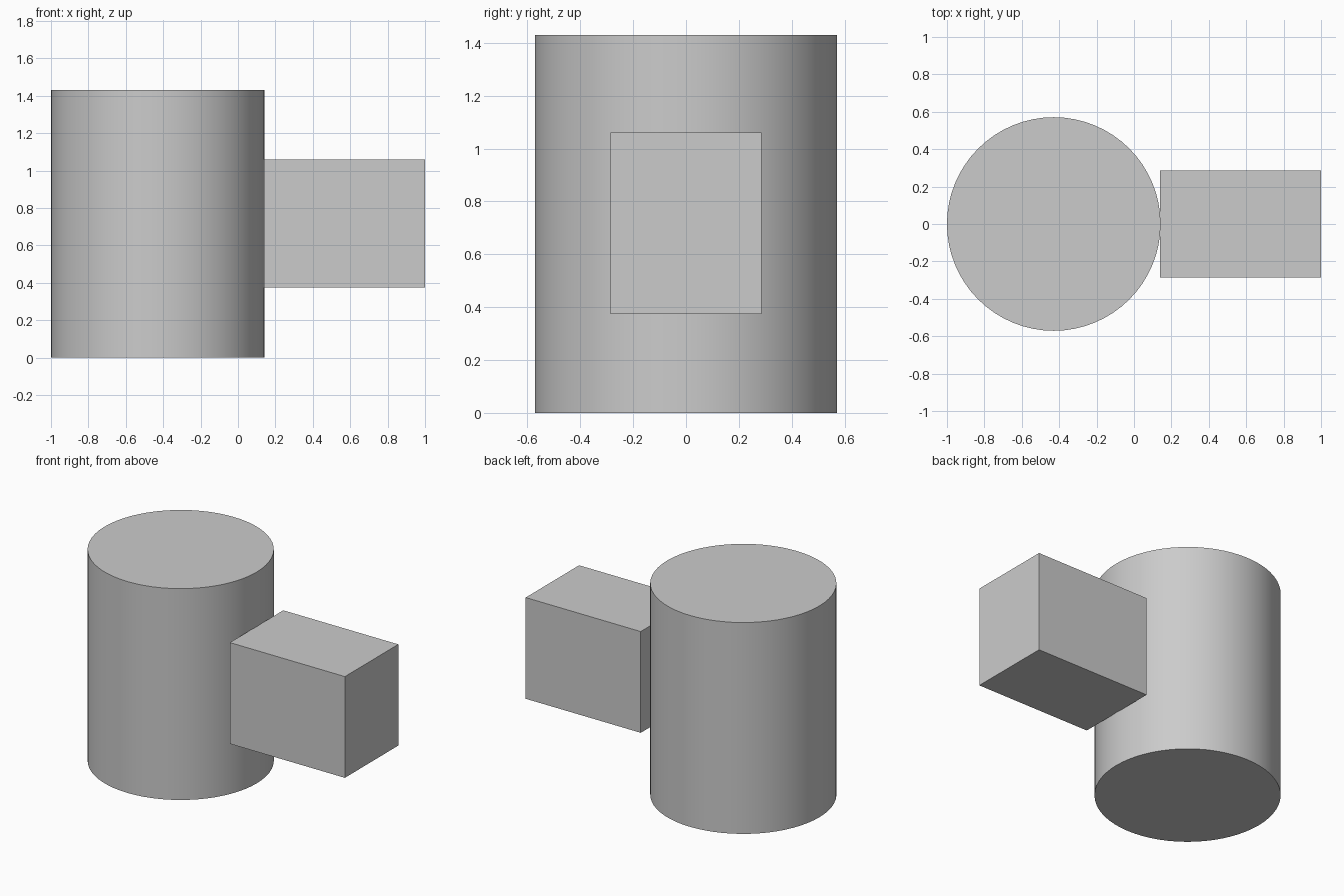
import bpy
import math

cube = bpy.data.objects.get("Cube")
if cube:
    bpy.data.objects.remove(cube, do_unlink=True)

# Single grey finish
GREY = (0.6, 0.6, 0.6, 1.0)
grey = bpy.data.materials.new("plain_grey")
grey.use_nodes = True
grey.diffuse_color = GREY
grey.node_tree.nodes["Principled BSDF"].inputs["Base Color"].default_value = GREY

RADIUS = 0.571
HEIGHT = 1.43
body_x = RADIUS - 1.0
block_left = body_x + RADIUS - 0.003
block_bottom, block_top = 0.375, 1.06

# Upright round body
bpy.ops.mesh.primitive_cylinder_add(
    vertices=64, radius=RADIUS, depth=HEIGHT, location=(body_x, 0, HEIGHT / 2))
body = bpy.context.object
body.name = "round_body"
body.data.materials.append(grey)
bpy.ops.object.shade_smooth_by_angle(angle=math.radians(30))

# Side block touching the body
bpy.ops.mesh.primitive_cube_add(
    size=1, location=((block_left + 1) / 2, 0, (block_bottom + block_top) / 2))
block = bpy.context.object
block.name = "side_block"
block.scale = (1 - block_left, RADIUS, block_top - block_bottom)
bpy.ops.object.transform_apply(location=False, rotation=False, scale=True)
block.data.materials.append(grey)
